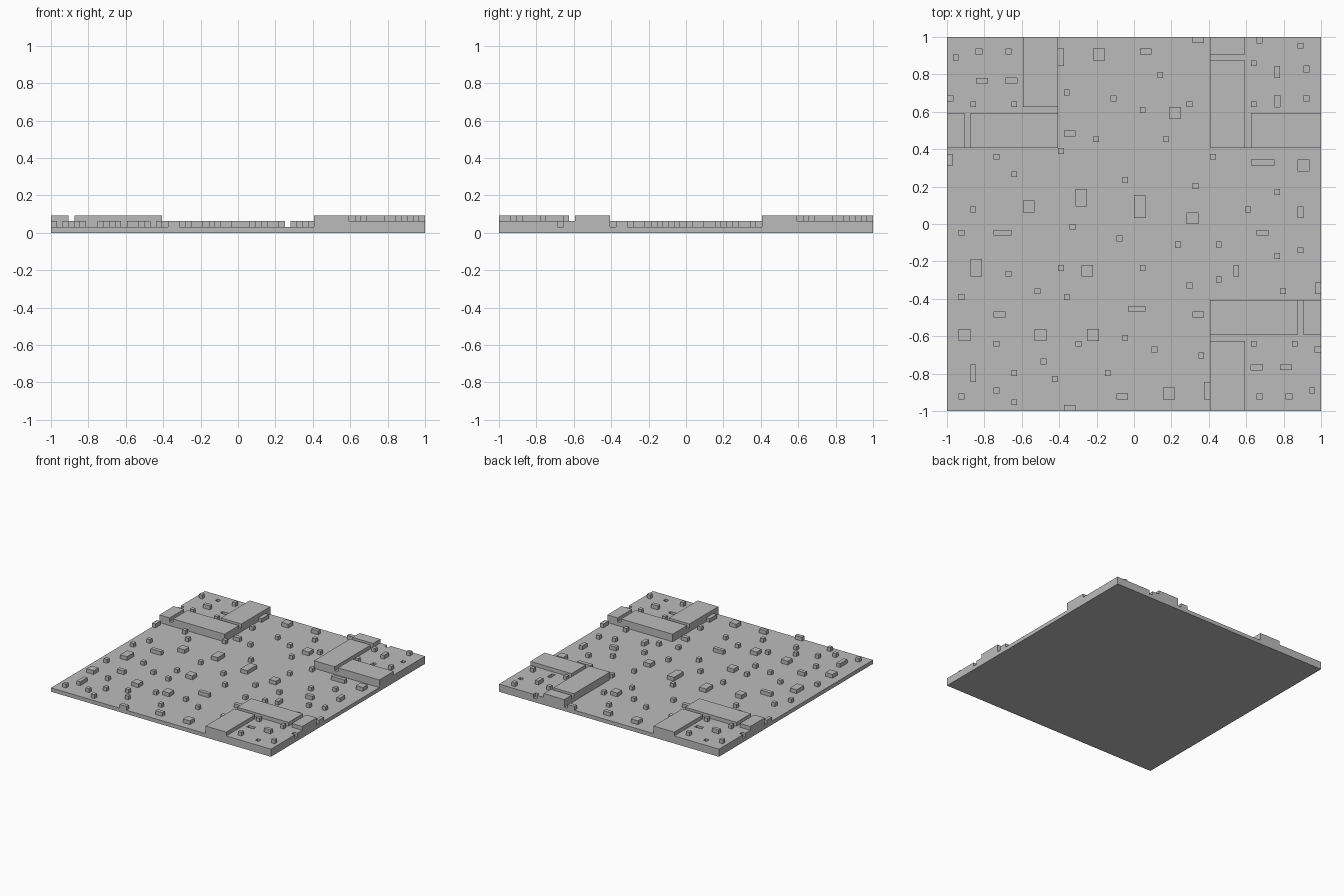
import bpy
import bmesh
from math import pi

cube = bpy.data.objects.get("Cube")
if cube:
    bpy.data.objects.remove(cube, do_unlink=True)

CELL = 1 / 32   # the whole tile sits on a square grid of cells

stone = bpy.data.materials.new("stone_grey")
stone.use_nodes = True
stone.diffuse_color = (0.5, 0.5, 0.5, 1)
stone.node_tree.nodes["Principled BSDF"].inputs["Base Color"].default_value = (0.5, 0.5, 0.5, 1)


def add_box(bm, x, y, width, depth, bottom, top, open_bottom=False):
    """Add one box, with its corner and size given in cells."""
    made = bmesh.ops.create_cube(bm, size=1)["verts"]
    for v in made:
        v.co.x = (x + (v.co.x + 0.5) * width) * CELL
        v.co.y = (y + (v.co.y + 0.5) * depth) * CELL
        v.co.z = (bottom + (v.co.z + 0.5) * (top - bottom)) * CELL
    if open_bottom:
        faces = {f for v in made for f in v.link_faces}
        low = min(faces, key=lambda f: f.calc_center_median().z)
        bmesh.ops.delete(bm, geom=[low], context="FACES_ONLY")


def boxes_mesh(name, boxes, bottom, top, open_bottom=False):
    bm = bmesh.new()
    for x, y, width, depth in boxes:
        add_box(bm, x, y, width, depth, bottom, top, open_bottom)
    mesh = bpy.data.meshes.new(name)
    bm.to_mesh(mesh)
    bm.free()
    mesh.materials.append(stone)
    return mesh


def place(name, mesh, turn=0):
    obj = bpy.data.objects.new(name, mesh)
    obj.rotation_euler.z = turn
    bpy.context.collection.objects.link(obj)
    return obj


# Ground slab
place("ground_slab", boxes_mesh("ground_slab", [(-32, -32, 64, 64)], 0, 1))

# Single-cell pebbles scattered over the ground
pebbles_back = [
    (-12, 22), (-4, 21), (4, 25), (1, 19), (9, 20), (-7, 14), (5, 14), (-13, 12),
    (13, 11), (-24, 11), (-21, 8), (-2, 7), (10, 6), (24, 5), (-28, 2), (19, 2)]
pebbles_front = [
    (-11, -1), (-30, -2), (-3, -3), (7, -4), (14, -4), (28, -5), (24, -6), (-13, -8),
    (1, -8), (-22, -9), (14, -10), (9, -11), (25, -12), (-17, -12), (-30, -13),
    (-12, -13), (-2, -20), (-10, -21), (-24, -21), (3, -22), (11, -23), (-16, -24),
    (-21, -26), (-5, -26), (-14, -27), (-24, -29), (-30, -30), (-21, -31)]
pebbles = [(x, y, 1, 1) for x, y in pebbles_back + pebbles_front]
place("ground_pebbles", boxes_mesh("ground_pebbles", pebbles, 1, 2, True))

# Larger blocks, grouped by footprint
blocks_by_size = {
    (2, 2): [(-7, 28), (6, 18), (28, 9), (-19, 2), (9, 0), (-9, -9),
             (-30, -20), (-17, -20), (-8, -20), (5, -30)],
    (2, 1): [(1, 29), (10, 31), (-12, 15), (21, -2), (-24, -16), (10, -16),
             (-3, -30), (-12, -32)],
    (1, 2): [(-32, 10), (28, 1), (17, -9), (31, -12)],
    (1, 3): [(-13, 27), (-28, -27), (12, -30)],
    (2, 3): [(-10, 3), (-28, -9)],
    (3, 1): [(-24, -2), (-1, -15)],
    (4, 1): [(20, 10)],
    (2, 4): [(0, 1)],
}
blocks = [spot + size for size, spots in blocks_by_size.items() for spot in spots]
place("ground_blocks", boxes_mesh("ground_blocks", blocks, 1, 2, True))

# Raised corner platform with shallow pits cut through to the ground slab
pits = [(26, -30, 1, 1), (20, -25, 2, 1), (31, -22, 1.5, 1)]
platform = place("platform", boxes_mesh("platform", [(13, -32, 19, 19)], 1, 2))
cutter = place("pit_cutter", boxes_mesh("pit_cutter", pits, 0.5, 2.5))
cutter.hide_render = True
cut = platform.modifiers.new("pits", "BOOLEAN")
cut.operation = "DIFFERENCE"
cut.solver = "EXACT"
cut.object = cutter
bpy.context.view_layer.update()
platform_mesh = bpy.data.meshes.new_from_object(
    platform.evaluated_get(bpy.context.evaluated_depsgraph_get()))
for helper in (platform, cutter):
    bpy.data.objects.remove(helper, do_unlink=True)

# Border walls and loose stones standing on the platform
walls = [(13, -19, 15, 6), (29, -19, 3, 6), (13, -32, 6, 12)]
rubble = [(20, -21, 1, 1), (27, -21, 1, 1), (30, -29, 1, 1), (21, -30, 1, 1), (25, -25, 2, 1)]
wall_mesh = boxes_mesh("corner_walls", walls, 2, 3, True)
rubble_mesh = boxes_mesh("corner_stones", rubble, 2, 3, True)

# Three corners repeat the same piece in quarter turns
for step, corner in enumerate(("front_left", "back_left", "back_right")):
    turn = step * pi / 2
    place(corner + "_platform", platform_mesh, turn)
    place(corner + "_walls", wall_mesh, turn)
    place(corner + "_stones", rubble_mesh, turn)
